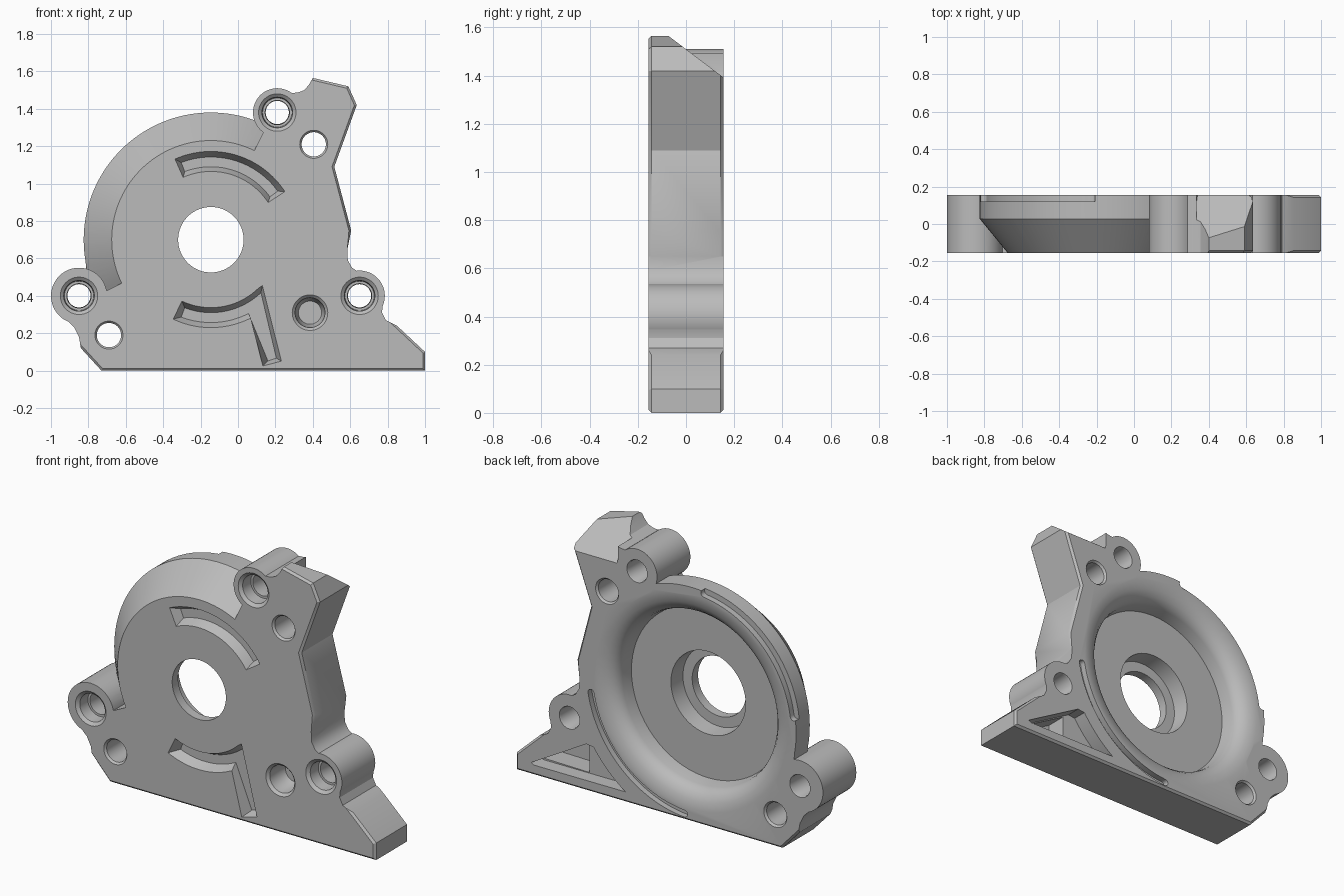
import bpy, bmesh
from math import sin, cos, radians

cube = bpy.data.objects.get("Cube")
if cube:
    bpy.data.objects.remove(cube, do_unlink=True)

grey = bpy.data.materials.new("cast_grey")
grey.use_nodes = True
grey.diffuse_color = (0.5, 0.5, 0.5, 1)
grey.node_tree.nodes["Principled BSDF"].inputs["Base Color"].default_value = (0.5, 0.5, 0.5, 1)

HALF = 0.155           # half thickness
OUT = HALF + 0.01      # just outside the plate
HUB = (-0.145, 0.70)   # centre of the round housing


def arc(c, r, a0, a1, n=16):
    """Points (x, z) on an arc."""
    angles = [radians(a0 + (a1 - a0) * i / n) for i in range(n + 1)]
    return [(c[0] + r * cos(a), c[1] + r * sin(a)) for a in angles]


def circle(c, r, n=48):
    return arc(c, r, 0, 360, n)[:-1]


def sector(r0, r1, a0, a1, n=32):
    return arc(HUB, r1, a0, a1, n) + arc(HUB, r0, a1, a0, n)


def slot(r, w, a0, a1):
    """Curved slot with round ends."""
    start, end = arc(HUB, r, a0, a1, 1)
    return (arc(HUB, r + w, a0, a1, 28) + arc(end, w, a1, a1 + 180, 8)[1:-1]
            + arc(HUB, r - w, a1, a0, 28) + arc(start, w, a0 + 180, a0 + 360, 8)[1:-1])


def loft(name, *rings):
    """Solid through outlines (points, y)."""
    bm = bmesh.new()
    loops = [[bm.verts.new((x, y, z)) for x, z in pts] for pts, y in rings]
    for a, b in zip(loops, loops[1:]):
        for i in range(len(a)):
            j = (i + 1) % len(a)
            bm.faces.new((a[i], a[j], b[j], b[i]))
    bm.faces.new(loops[0])
    bm.faces.new(loops[-1])
    bmesh.ops.recalc_face_normals(bm, faces=bm.faces)
    mesh = bpy.data.meshes.new(name)
    bm.to_mesh(mesh)
    bm.free()
    mesh.materials.append(grey)
    obj = bpy.data.objects.new(name, mesh)
    bpy.context.collection.objects.link(obj)
    return obj


def combine(body, tool, operation="DIFFERENCE"):
    mod = body.modifiers.new("cut", "BOOLEAN")
    mod.operation, mod.solver, mod.object = operation, "EXACT", tool
    deps = bpy.context.evaluated_depsgraph_get()
    deps.update()
    result = bpy.data.meshes.new_from_object(body.evaluated_get(deps))
    body.modifiers.clear()
    body.data = result
    bpy.data.objects.remove(tool, do_unlink=True)


# Plate outline, clockwise from the bottom left
LEFT, TOP, RIGHT = (-0.85, 0.40), (0.21, 1.38), (0.65, 0.40)
outline = [(-0.73, 0), (-0.84, 0.12), (-0.85, 0.18), (-0.875, 0.23)]
outline += arc(LEFT, 0.147, 245, 75, 20)
outline += arc(HUB, 0.68, 190, 69, 44)
outline += arc(TOP, 0.127, 195, 55, 16)
outline += [(0.32, 1.487), (0.355, 1.50), (0.38, 1.53), (0.40, 1.565),
            (0.59, 1.52), (0.635, 1.42), (0.515, 1.09), (0.605, 0.75),
            (0.585, 0.65), (0.587, 0.59), (0.61, 0.55)]
outline += arc(RIGHT, 0.132, 95, -20, 16)
outline += [(0.77, 0.31), (0.79, 0.27), (0.85, 0.24), (1, 0.10), (1, 0)]
body = loft("pump_cover", (outline, -HALF), (outline, HALF))

# Small chamfer along the straight edges
bm = bmesh.new()
bm.from_mesh(body.data)
straight = [e for e in bm.edges if e.calc_length() > 0.09
            and abs(e.verts[0].co.y - e.verts[1].co.y) < 0.01]
bmesh.ops.bevel(bm, geom=straight, offset=0.012, segments=1, affect="EDGES")
bm.to_mesh(body.data)
bm.free()

# Conical shoulder on the round side
wide, narrow = sector(0.522, 0.72, 64, 206, 48), sector(0.682, 0.72, 64, 206, 48)
combine(body, loft("shoulder_cutter", (wide, -OUT), (narrow, 0.03)))

# Sloped back of the top tip
low = [(0.335, 1.385), (0.75, 1.385), (0.75, 1.75), (0.335, 1.75)]
high = [(x, max(z, 1.585)) for x, z in low]
combine(body, loft("tip_cutter", (high, -0.10), (low, OUT)))

# Bolt bosses run the full thickness
for c, r in ((LEFT, 0.15), (TOP, 0.13), (RIGHT, 0.135)):
    combine(body, loft("boss", (circle(c, r), -HALF), (circle(c, r), HALF)), "UNION")

# Round pocket in the back, stepped down to the shaft hole
pocket = [(0.5, 0), (0.51, 0.07), (0.518, 0.095), (0.54, 0.122), (0.575, 0.143), (0.625, HALF), (0.625, OUT)]
combine(body, loft("pocket_cutter", *[(circle(HUB, r, 72), y) for r, y in pocket]))
combine(body, loft("bore_cutter", *[(circle(HUB, r, 64), y) for r, y in ((0.235, -0.10), (0.245, 0.02))]))
combine(body, loft("shaft_cutter", *[(circle(HUB, 0.175, 64), y) for y in (-OUT, 0)]))

# Bolt holes with counterbores
for c in (LEFT, TOP, RIGHT):
    steps = ((0.1, -OUT), (0.1, -HALF), (0.082, -0.14), (0.078, -0.07), (0.065, -0.07),
             (0.062, HALF - 0.01), (0.07, OUT))
    combine(body, loft("bolt_cutter", *[(circle(c, r), y) for r, y in steps]))

# Plain dowel holes
for c in ((0.405, 1.21), (-0.69, 0.19)):
    steps = ((0.078, -OUT), (0.075, -HALF), (0.065, -0.143), (0.065, 0.143), (0.075, HALF), (0.075, OUT))
    combine(body, loft("dowel_cutter", *[(circle(c, r), y) for r, y in steps]))

# Blind hole in the front
steps = ((0.097, -OUT), (0.095, -HALF), (0.08, -0.14), (0.075, -0.06), (0.062, -0.02))
combine(body, loft("blind_cutter", *[(circle((0.385, 0.31), r), y) for r, y in steps]))

# Curved grooves in the front
outer, inner = sector(0.365, 0.472, 33, 114), sector(0.39, 0.442, 36, 111)
combine(body, loft("upper_groove_cutter", (outer, -OUT), (outer, -HALF), (inner, -0.10)))


def hooked(grow):
    """Arc running into a slanted leg."""
    g = grow
    return (arc(HUB, 0.39 - g, 249 - 4 * g / 0.025, 314, 24)
            + [(0.122 + 0.3 * g, 0.42 + 1.3 * g), (0.205 + g, 0.067 - 0.6 * g), (0.16 - g, 0.052 - g)]
            + arc(HUB, 0.443 + g, 297, 249 - 4 * g / 0.025, 20))


combine(body, loft("lower_groove_cutter", (hooked(0.027), -OUT), (hooked(0.027), -HALF), (hooked(0), -0.10)))

# Seal slots around the back rim
combine(body, loft("rim_slot_cutter", *[(slot(0.67, 0.022, 97, 172), y) for y in (0.12, OUT)]))
combine(body, loft("lower_slot_cutter", *[(slot(0.665, 0.02, -86, -10), y) for y in (0.12, OUT)]))

# Three-sided lightening pocket in the back, with a deeper end
triangle = arc(HUB, 0.77, -56, -34, 12) + [(0.54, 0.275), (0.90, 0.07), (0.88, 0.06)]
combine(body, loft("web_cutter", (triangle, 0.07), (triangle, OUT)))
deep = [(0.58, 0.065), (0.58, 0.245), (0.89, 0.07)]
combine(body, loft("deep_web_cutter", (deep, -0.05), (deep, 0.08)))

# Shading
bpy.ops.object.select_all(action="DESELECT")
body.select_set(True)
bpy.context.view_layer.objects.active = body
bpy.ops.object.shade_smooth_by_angle(angle=radians(28))
